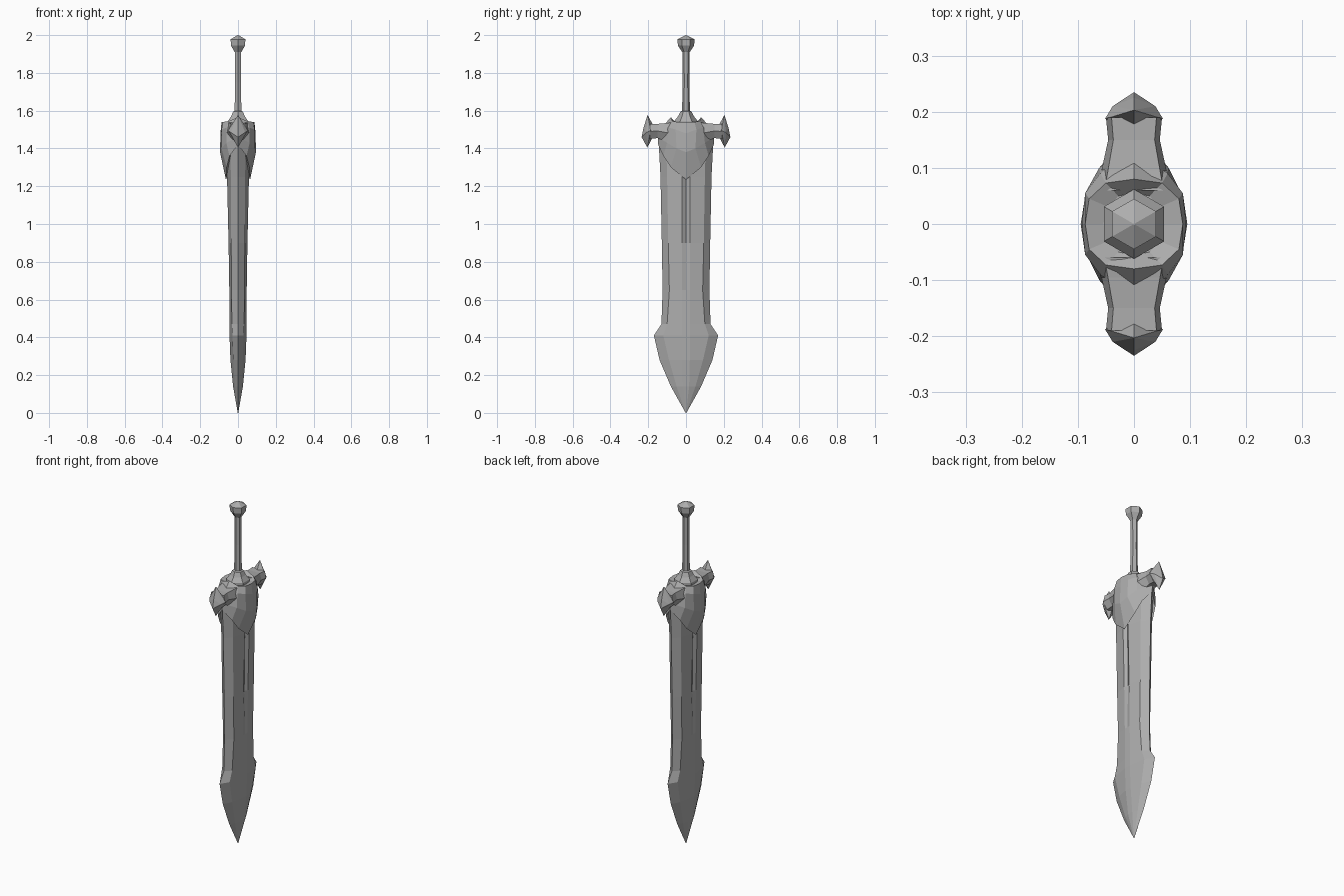
import bpy, bmesh, math

if "Cube" in bpy.data.objects:
    bpy.data.objects.remove(bpy.data.objects["Cube"], do_unlink=True)

steel = bpy.data.materials.new("grey steel")
steel.use_nodes = True
GREY = (0.42, 0.42, 0.42, 1)
steel.diffuse_color = GREY
steel.node_tree.nodes["Principled BSDF"].inputs["Base Color"].default_value = GREY


def finish(name, bm):
    bmesh.ops.remove_doubles(bm, verts=bm.verts, dist=0.0005)
    bmesh.ops.recalc_face_normals(bm, faces=bm.faces)
    mesh = bpy.data.meshes.new(name)
    bm.to_mesh(mesh)
    bm.free()
    mesh.materials.append(steel)
    obj = bpy.data.objects.new(name, mesh)
    bpy.context.collection.objects.link(obj)
    return obj


def loft(name, rings):
    """Skin a stack of closed rings and cap both ends."""
    bm = bmesh.new()
    loops = [[bm.verts.new(p) for p in ring] for ring in rings]
    for a, b in zip(loops, loops[1:]):
        n = len(a)
        for i in range(n):
            j = (i + 1) % n
            bm.faces.new((a[i], a[j], b[j], b[i]))
    bm.faces.new(loops[0])
    bm.faces.new(loops[-1])
    return finish(name, bm)


def four_way(quarter):
    """Mirror a quarter section, running from the x axis to the y axis, into a ring."""
    half = quarter + [(-x, y, z) for x, y, z in quarter[-2::-1]]
    return half + [(x, -y, z) for x, y, z in half[-2:0:-1]]


def hex_stack(name, profile):
    """Six-sided turned part, corners on the y axis."""
    loft(name, [[(r * math.sin(k * math.pi / 3), r * math.cos(k * math.pi / 3), z)
                 for k in range(6)] for r, z in profile])


# Blade: height, edge reach, bevel reach, bevel thickness, ridge thickness, groove depth
blade = [
    (1.44, 0.145, 0.105, 0.040, 0.062, 0.014),
    (1.25, 0.135, 0.100, 0.038, 0.058, 0.014),
    (0.90, 0.128, 0.094, 0.036, 0.050, 0.010),
    (0.65, 0.124, 0.088, 0.035, 0.046, 0.0),
    (0.47, 0.130, 0.100, 0.032, 0.045, 0.0),
    (0.41, 0.170, 0.120, 0.030, 0.045, 0.0),
    (0.28, 0.140, 0.090, 0.025, 0.040, 0.0),
    (0.14, 0.080, 0.050, 0.016, 0.026, 0.0),
    (0.00, 0.002, 0.0012, 0.001, 0.0012, 0.0),
]
loft("blade", [four_way([(t - g, 0, z), (t, min(0.02, wb / 3), z), (xb, wb, z), (0, w, z)])
               for z, w, wb, xb, t, g in blade])

# Guard body: faceted shell with pointed lower lip and dished top
guard = [
    [(0.050, 0, 1.27), (0.045, 0.07, 1.33), (0.035, 0.11, 1.38), (0, 0.13, 1.43)],
    [(0.064, 0, 1.235), (0.060, 0.08, 1.30), (0.045, 0.12, 1.36), (0, 0.147, 1.42)],
    [(0.095, 0, 1.38), (0.087, 0.05, 1.40), (0.062, 0.10, 1.43), (0, 0.150, 1.46)],
    [(0.093, 0, 1.48), (0.087, 0.055, 1.50), (0.060, 0.09, 1.51), (0, 0.130, 1.51)],
    [(0.087, 0, 1.54), (0.080, 0.045, 1.54), (0.050, 0.073, 1.545), (0, 0.080, 1.565)],
    [(0.055, 0, 1.53), (0.045, 0.030, 1.53), (0.028, 0.050, 1.53), (0, 0.055, 1.535)],
]
loft("guard_body", [four_way(q) for q in guard])

for side, s in (("front", -1), ("back", 1)):
    # Cross arm: six-sided bar, distance, half width, low, high
    arm = [(0.06, 0.066, 1.40, 1.54), (0.095, 0.058, 1.43, 1.535),
           (0.15, 0.046, 1.455, 1.53), (0.19, 0.050, 1.45, 1.53)]
    loft(side + "_guard_arm", [
        [(w, s * y, (a + b) / 2), (w * 0.8, s * y, b), (-w * 0.8, s * y, b),
         (-w, s * y, (a + b) / 2), (-w * 0.5, s * y, a), (w * 0.5, s * y, a)]
        for y, w, a, b in arm])

    # Pointed finial at the end of the arm
    bm = bmesh.new()
    points = [(0, 0.203, 1.578), (0, 0.205, 1.405), (0, 0.235, 1.46), (0, 0.225, 1.51),
              (0, 0.178, 1.53), (0, 0.178, 1.455)]
    for m in (-1, 1):
        points += [(m * 0.052, 0.187, 1.495), (m * 0.038, 0.210, 1.485)]
    for x, y, z in points:
        bm.verts.new((x, s * y, z))
    bmesh.ops.convex_hull(bm, input=bm.verts)
    finish(side + "_guard_finial", bm)

# Hilt
hex_stack("collar", [(0.062, 1.52), (0.062, 1.545), (0.042, 1.57), (0.030, 1.595), (0.018, 1.60)])
hex_stack("grip", [(0.021, 1.58), (0.018, 1.75), (0.020, 1.93)])
hex_stack("pommel", [(0.020, 1.91), (0.043, 1.945), (0.045, 1.978), (0.002, 2.00)])
